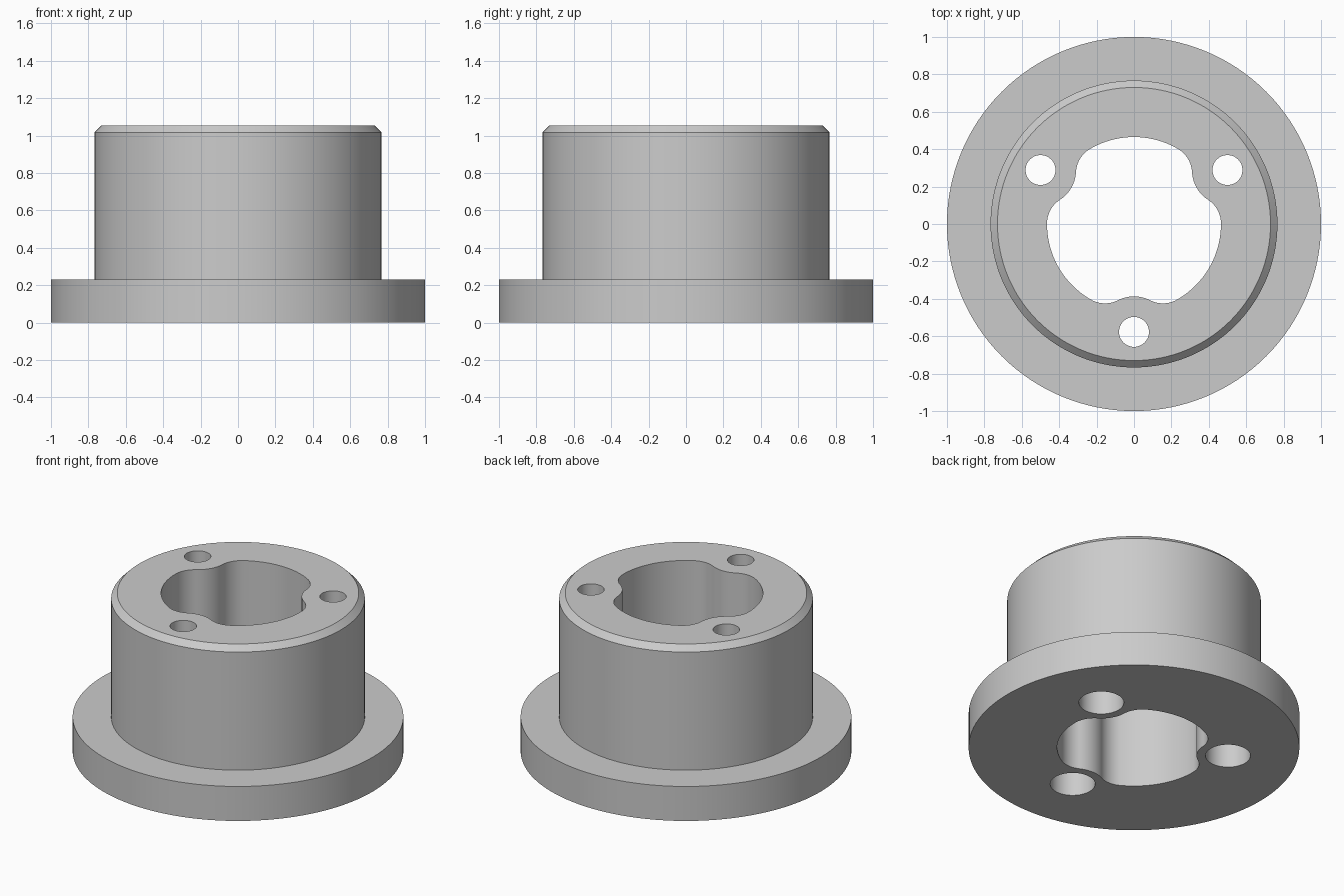
import bpy
import bmesh
from math import atan2, cos, pi, radians, sin, sqrt, tau

if "Cube" in bpy.data.objects:
    bpy.data.objects.remove(bpy.data.objects["Cube"])

HEIGHT = 1.055
FLANGE_TOP = 0.23
BORE_R = 0.465       # main bore radius
HOLE_DIST = 0.577    # screw holes from the axis
BOSS_R = 0.19        # rounded wall around each screw hole
FILLET_R = 0.15      # blend between boss and bore

steel = bpy.data.materials.new("plain grey")
steel.use_nodes = True
grey = (0.6, 0.6, 0.6, 1)
steel.diffuse_color = grey
steel.node_tree.nodes["Principled BSDF"].inputs["Base Color"].default_value = grey


def make_object(name, bm):
    bmesh.ops.recalc_face_normals(bm, faces=bm.faces)
    mesh = bpy.data.meshes.new(name)
    bm.to_mesh(mesh)
    bm.free()
    obj = bpy.data.objects.new(name, mesh)
    bpy.context.collection.objects.link(obj)
    mesh.materials.append(steel)
    return obj


def ring(radius, x=0, y=0, count=48):
    return [(x + radius * cos(tau * i / count), y + radius * sin(tau * i / count))
            for i in range(count)]


def stack(name, layers):
    """Closed solid skinned through (outline, z) layers."""
    bm = bmesh.new()
    loops = [[bm.verts.new((x, y, z)) for x, y in outline] for outline, z in layers]
    bm.faces.new(loops[0])
    bm.faces.new(loops[-1])
    for low, high in zip(loops, loops[1:]):
        for i in range(len(low)):
            j = (i + 1) % len(low)
            bm.faces.new((low[i], low[j], high[j], high[i]))
    return make_object(name, bm)


def arc(cx, cy, radius, start, end, steps):
    return [(cx + radius * cos(a), cy + radius * sin(a))
            for a in (start + (end - start) * i / steps for i in range(steps))]


def bore_outline():
    """Three-lobed bore: boss arc, fillet, bore arc, fillet, repeated."""
    # Fillet centre touches the bore from inside and the boss from outside
    d_axis, d_boss = BORE_R - FILLET_R, BOSS_R + FILLET_R
    along = (d_axis**2 - d_boss**2 + HOLE_DIST**2) / (2 * HOLE_DIST)
    side = sqrt(d_axis**2 - along**2)
    spread = atan2(side, along)
    lean = atan2(side, HOLE_DIST - along)
    points = []
    for k in range(3):
        mid = -pi / 2 + k * tau / 3
        bx, by = HOLE_DIST * cos(mid), HOLE_DIST * sin(mid)
        a1, a2 = mid + spread, mid + tau / 3 - spread
        boss_end = mid + pi - lean
        next_start = mid + tau / 3 + pi + lean
        points += arc(bx, by, BOSS_R, mid + pi + lean, boss_end, 14)
        points += arc(d_axis * cos(a1), d_axis * sin(a1), FILLET_R,
                      boss_end - pi, a1, 16)
        points += arc(0, 0, BORE_R, a1, a2, 32)
        points += arc(d_axis * cos(a2), d_axis * sin(a2), FILLET_R,
                      a2, next_start - pi, 16)
    return points


# Flanged body with a chamfered top edge
def round_layer(radius):
    return ring(radius, count=128)


body = stack("flanged_bushing", [
    (round_layer(1.0), 0), (round_layer(1.0), FLANGE_TOP),
    (round_layer(0.767), FLANGE_TOP), (round_layer(0.767), HEIGHT - 0.037),
    (round_layer(0.73), HEIGHT)])

# Bore and three screw holes, counterbored from below
bore = bore_outline()
cutters = [stack("bore_cutter", [(bore, -0.1), (bore, HEIGHT + 0.1)])]
for k in range(3):
    a = -pi / 2 + k * tau / 3
    x, y = HOLE_DIST * cos(a), HOLE_DIST * sin(a)
    wide, narrow = ring(0.136, x, y), ring(0.08, x, y)
    cutters.append(stack("screw_hole_cutter", [
        (wide, -0.1), (wide, FLANGE_TOP), (narrow, FLANGE_TOP), (narrow, HEIGHT + 0.1)]))

bpy.ops.object.select_all(action="DESELECT")
body.select_set(True)
bpy.context.view_layer.objects.active = body
for cutter in cutters:
    cutter.hide_render = True
    cut = body.modifiers.new("cut", "BOOLEAN")
    cut.operation = "DIFFERENCE"
    cut.solver = "EXACT"
    cut.object = cutter
    bpy.ops.object.modifier_apply(modifier=cut.name)
    bpy.data.objects.remove(cutter)

bpy.ops.object.shade_smooth_by_angle(angle=radians(30))
